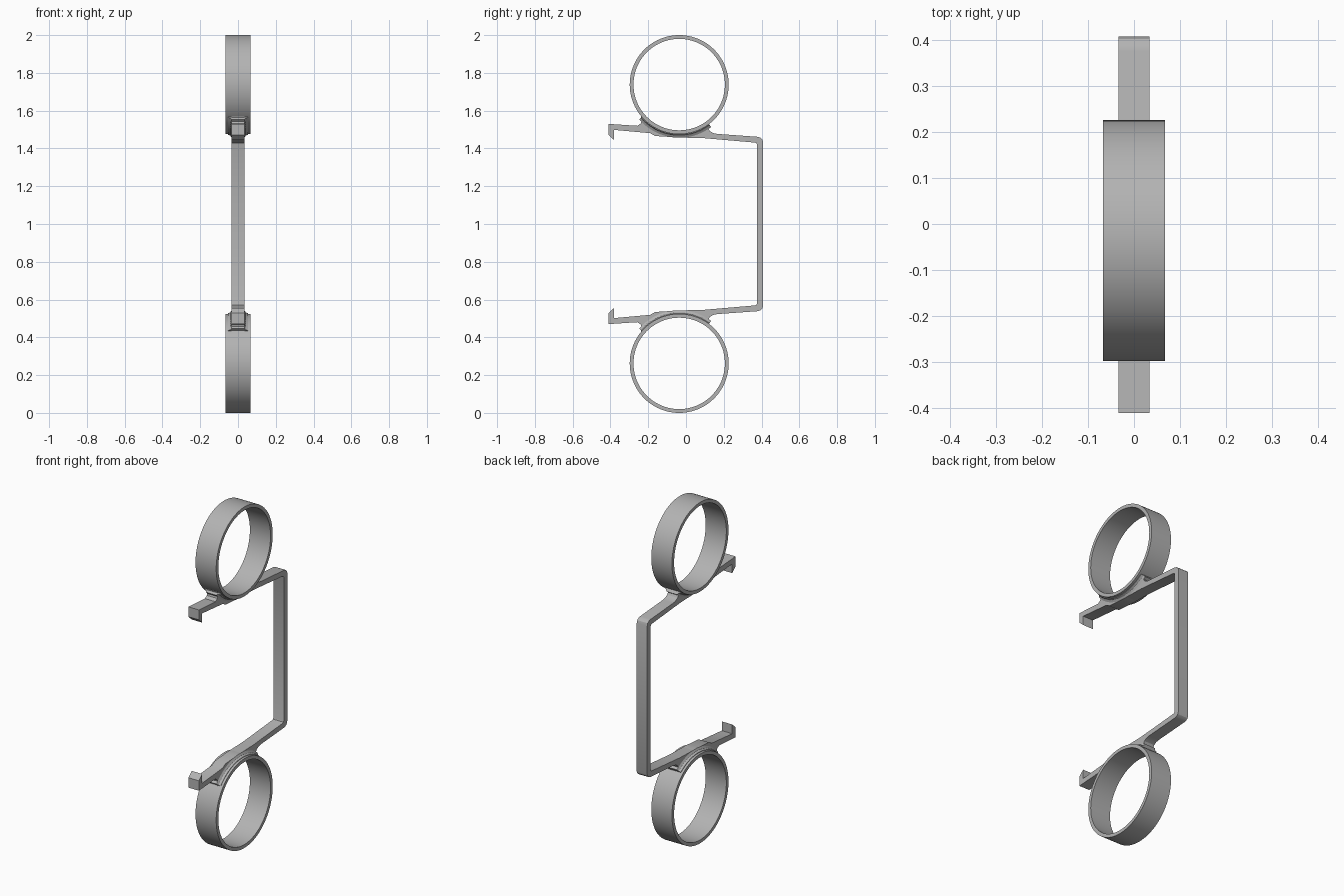
import bpy, bmesh, math

cube = bpy.data.objects.get("Cube")
if cube:
    bpy.data.objects.remove(cube)

grey = bpy.data.materials.new("mid_grey")
grey.use_nodes = True
colour = (0.45, 0.45, 0.45, 1)
grey.diffuse_color = colour
grey.node_tree.nodes["Principled BSDF"].inputs["Base Color"].default_value = colour

RING_Y, RING_Z, RING_R = -0.036, 1.738, 0.262
STRAP_HALF = 0.034


def finish(name, bm):
    bmesh.ops.recalc_face_normals(bm, faces=bm.faces)
    mesh = bpy.data.meshes.new(name)
    bm.to_mesh(mesh)
    bm.free()
    mesh.materials.append(grey)
    ob = bpy.data.objects.new(name, mesh)
    bpy.context.collection.objects.link(ob)
    bpy.ops.object.select_all(action='DESELECT')
    ob.select_set(True)
    bpy.context.view_layer.objects.active = ob
    bpy.ops.object.shade_smooth_by_angle(angle=math.radians(30))
    return ob


def on_ring(r, degrees, side):
    """Point (y, z) at an angle round the upper or lower ring centre."""
    a = math.radians(degrees)
    z = RING_Z + r * math.sin(a)
    return RING_Y + r * math.cos(a), 1 + side * (z - 1)


def sweep(name, section, start, end, steps, side):
    """Sweep an (x, radius) section round a ring centre."""
    bm = bmesh.new()
    closed = end - start == 360
    count = steps if closed else steps + 1
    loops = []
    for i in range(count):
        angle = start + (end - start) * i / steps
        loops.append([bm.verts.new((x, *on_ring(r, angle, side))) for x, r in section])
    n = len(section)
    for i in range(steps):
        a, b = loops[i], loops[(i + 1) % count]
        for j in range(n):
            k = (j + 1) % n
            bm.faces.new((a[j], a[k], b[k], b[j]))
    if not closed:
        bm.faces.new(loops[0])
        bm.faces.new(loops[-1])
    return finish(name, bm)


# Bent strap: upper half outline, outer side then inner side
outer = [(0.408, 1.435), (0.403, 1.449), (0.392, 1.458), (0.376, 1.462),
         (0.165, 1.477), (0.145, 1.481), (0.126, 1.492), (0.117, 1.508), (0.12, 1.53)]
outer += [on_ring(0.255, 307 - 86 * i / 16, 1) for i in range(17)]
outer += [(-0.238, 1.568), (-0.234, 1.55), (-0.24, 1.532), (-0.258, 1.52), (-0.411, 1.53)]
hook = [(-0.411, 1.472), (-0.38, 1.444), (-0.38, 1.498)]
inner = [(-0.19, 1.481), (-0.164, 1.466), (-0.04, 1.458), (0.1, 1.454),
         (0.365, 1.431), (0.373, 1.428), (0.376, 1.42)]
half = outer + hook + inner
outline = half + [(y, 2 - z) for y, z in reversed(half)]
bm = bmesh.new()
face = bm.faces.new([bm.verts.new((-STRAP_HALF, y, z)) for y, z in outline])
extruded = bmesh.ops.extrude_face_region(bm, geom=[face], use_keep_orig=True)
moved = [g for g in extruded["geom"] if isinstance(g, bmesh.types.BMVert)]
bmesh.ops.translate(bm, verts=moved, vec=(2 * STRAP_HALF, 0, 0))
finish("bent_strap", bm)

# Rings and the flared saddles that carry them
ring_section = [(-0.067, 0.242), (0.067, 0.242), (0.067, RING_R), (-0.067, RING_R)]
saddle_section = [(-0.053, 0.256), (0.053, 0.256), (0.053, 0.265), (0.041, 0.27),
                  (0.034, 0.281), (-0.034, 0.281), (-0.041, 0.27), (-0.053, 0.265)]
for label, side in (("upper", 1), ("lower", -1)):
    sweep(label + "_ring", ring_section, 0, 360, 96, side)
    sweep(label + "_saddle", saddle_section, 221, 307, 24, side)
